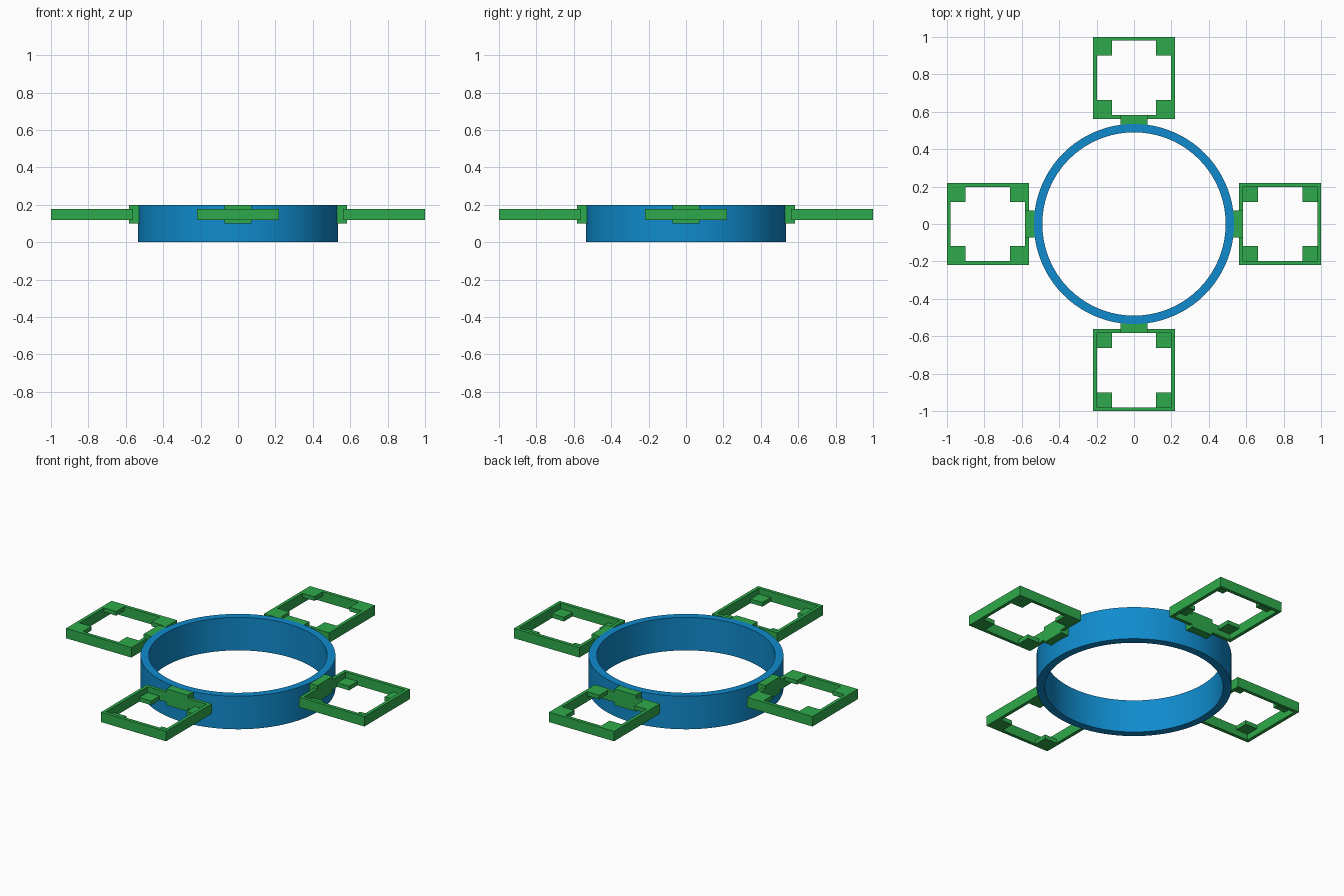
import bpy, bmesh, math
from mathutils import Matrix, Vector

if "Cube" in bpy.data.objects:
    bpy.data.objects.remove(bpy.data.objects["Cube"])


def material(name, rgb):
    m = bpy.data.materials.new(name)
    m.diffuse_color = (*rgb, 1)
    m.use_nodes = True
    m.node_tree.nodes["Principled BSDF"].inputs["Base Color"].default_value = m.diffuse_color
    return m


BLUE = material("blue", (0.005, 0.26, 0.61))
GREEN = material("green", (0.027, 0.40, 0.07))


def make_object(name, bm, mat):
    bmesh.ops.recalc_face_normals(bm, faces=bm.faces)
    me = bpy.data.meshes.new(name)
    bm.to_mesh(me)
    bm.free()
    me.materials.append(mat)
    ob = bpy.data.objects.new(name, me)
    bpy.context.collection.objects.link(ob)
    return ob


def add_box(bm, lo, hi):
    lo, hi = Vector(lo), Vector(hi)
    m = Matrix.Translation((lo + hi) / 2) @ Matrix.Diagonal((*(hi - lo), 1))
    bmesh.ops.create_cube(bm, size=1, matrix=m)


def add_tube(bm, outer, inner, z0, z1):
    """Closed wall between two outlines with the same number of points."""
    loops = [[bm.verts.new((x, y, z)) for x, y in pts]
             for pts, z in ((outer, z0), (outer, z1), (inner, z1), (inner, z0))]
    n = len(outer)
    for a, b in zip(loops, loops[1:] + loops[:1]):
        for i in range(n):
            j = (i + 1) % n
            bm.faces.new((a[i], a[j], b[j], b[i]))


def circle(r, n=128):
    return [(r * math.cos(2 * math.pi * i / n), r * math.sin(2 * math.pi * i / n))
            for i in range(n)]


def rectangle(x0, x1, y):
    return [(x0, -y), (x1, -y), (x1, y), (x0, y)]


# Central ring
bm = bmesh.new()
add_tube(bm, circle(0.535), circle(0.49), 0, 0.2)
ring = make_object("ring", bm, BLUE)
bpy.context.view_layer.objects.active = ring
ring.select_set(True)
bpy.ops.object.shade_smooth_by_angle(angle=math.radians(30))

Z0, Z1, PAD = 0.118, 0.178, 0.025
# side, turn around z, whether corner pads sit at the top of the frame
for side, turn, pads_up in (("right", 0, False), ("back", 90, True),
                            ("left", 180, True), ("front", 270, False)):
    rot = Matrix.Rotation(math.radians(turn), 4, "Z")

    # Square frame
    bm = bmesh.new()
    add_tube(bm, rectangle(0.562, 1.0, 0.218), rectangle(0.582, 0.98, 0.198), Z0, Z1)
    make_object(side + "_frame", bm, GREEN).data.transform(rot)

    # Thin corner pads inside the frame
    bm = bmesh.new()
    base = Z1 - PAD if pads_up else Z0
    for x0, x1 in ((0.582, 0.662), (0.90, 0.98)):
        for y0, y1 in ((-0.198, -0.118), (0.118, 0.198)):
            add_box(bm, (x0, y0, base), (x1, y1, base + PAD))
    make_object(side + "_corner_pads", bm, GREEN).data.transform(rot)

    # Tab joining the frame to the ring
    bm = bmesh.new()
    add_box(bm, (0.525, -0.072, 0.1), (0.583, 0.072, 0.199))
    make_object(side + "_tab", bm, GREEN).data.transform(rot)
